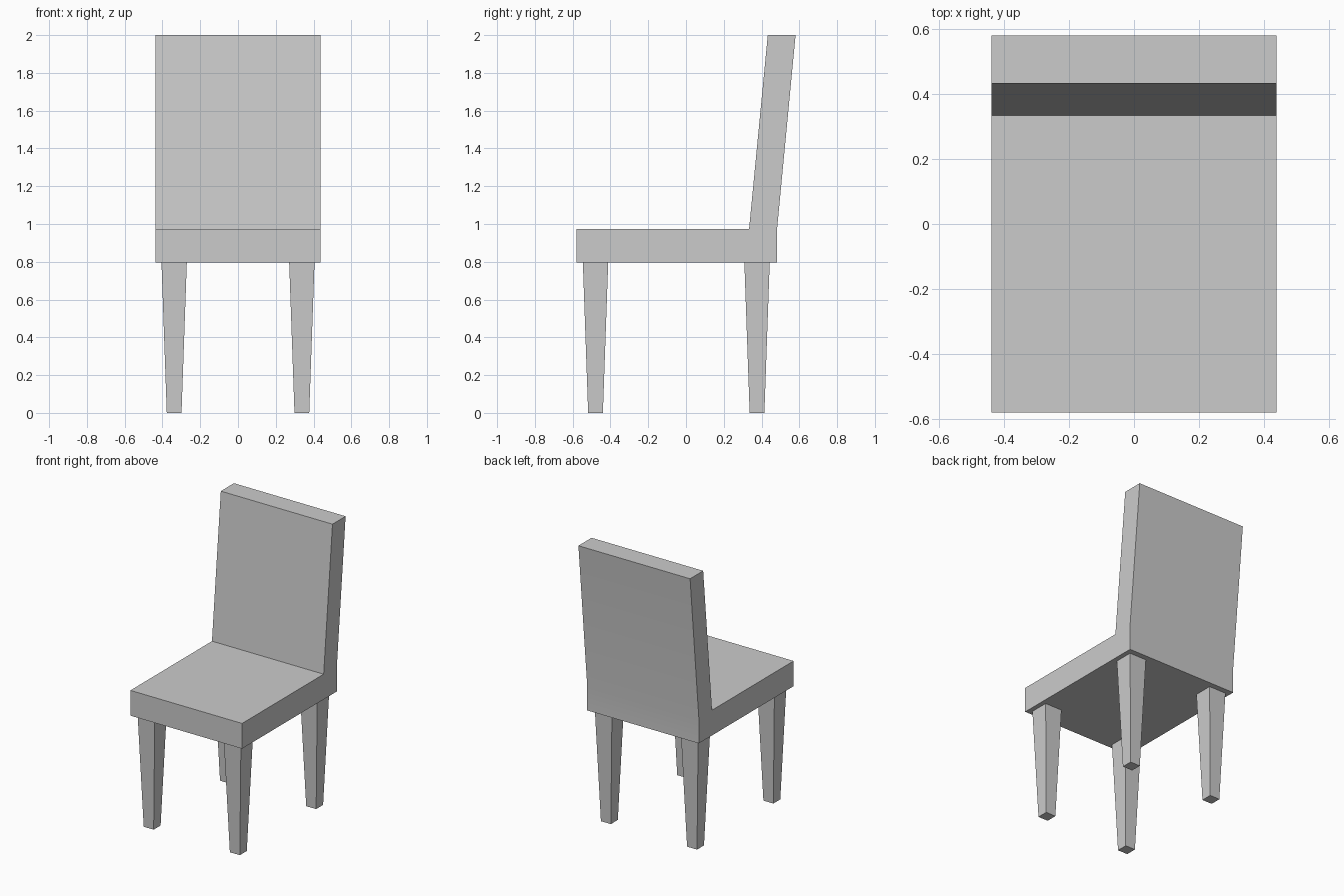
import bpy, bmesh, math

if "Cube" in bpy.data.objects:
    bpy.data.objects.remove(bpy.data.objects["Cube"])

SEAT_BOTTOM, SEAT_TOP, HALF_W = 0.795, 0.974, 0.438


def make_object(name, bm):
    bmesh.ops.recalc_face_normals(bm, faces=bm.faces)
    mesh = bpy.data.meshes.new(name)
    bm.to_mesh(mesh)
    bm.free()
    obj = bpy.data.objects.new(name, mesh)
    bpy.context.collection.objects.link(obj)
    return obj


# Seat and leaning backrest: one side profile (y, z) extruded across x
profile = [(-0.58, SEAT_BOTTOM), (0.482, SEAT_BOTTOM), (0.482, SEAT_TOP),
           (0.58, 2.0), (0.433, 2.0), (0.334, SEAT_TOP), (-0.58, SEAT_TOP)]
bm = bmesh.new()
side = bm.faces.new([bm.verts.new((-HALF_W, y, z)) for y, z in profile])
ext = bmesh.ops.extrude_face_region(bm, geom=[side])
verts = [g for g in ext["geom"] if isinstance(g, bmesh.types.BMVert)]
bmesh.ops.translate(bm, verts=verts, vec=(2 * HALF_W, 0, 0))
seat = make_object("seat_and_backrest", bm)

# Soften only the slight bend on the rear of the backrest
bpy.context.view_layer.objects.active = seat
seat.select_set(True)
bpy.ops.object.shade_smooth_by_angle(angle=math.radians(30))


# Square legs tapering towards the floor
def leg(name, x, y, top=0.067, bottom=0.039):
    bm = bmesh.new()
    bmesh.ops.create_cone(
        bm, cap_ends=True, segments=4, depth=SEAT_BOTTOM,
        radius1=bottom * math.sqrt(2), radius2=top * math.sqrt(2))
    for v in bm.verts:
        a = math.atan2(v.co.y, v.co.x) + math.pi / 4
        r = math.hypot(v.co.x, v.co.y)
        v.co = (x + r * math.cos(a), y + r * math.sin(a),
                v.co.z + SEAT_BOTTOM / 2)
    # Guarantee axis-aligned sides
    for v in bm.verts:
        h = top if v.co.z > SEAT_BOTTOM / 2 else bottom
        v.co.x = x + math.copysign(h, v.co.x - x) if abs(v.co.x - x) > h / 2 else v.co.x
    return make_object(name, bm)


for sx, side_name in ((-1, "left"), (1, "right")):
    for y, end in ((-0.479, "front"), (0.376, "back")):
        leg(f"{end}_leg_{side_name}", sx * 0.338, y)
